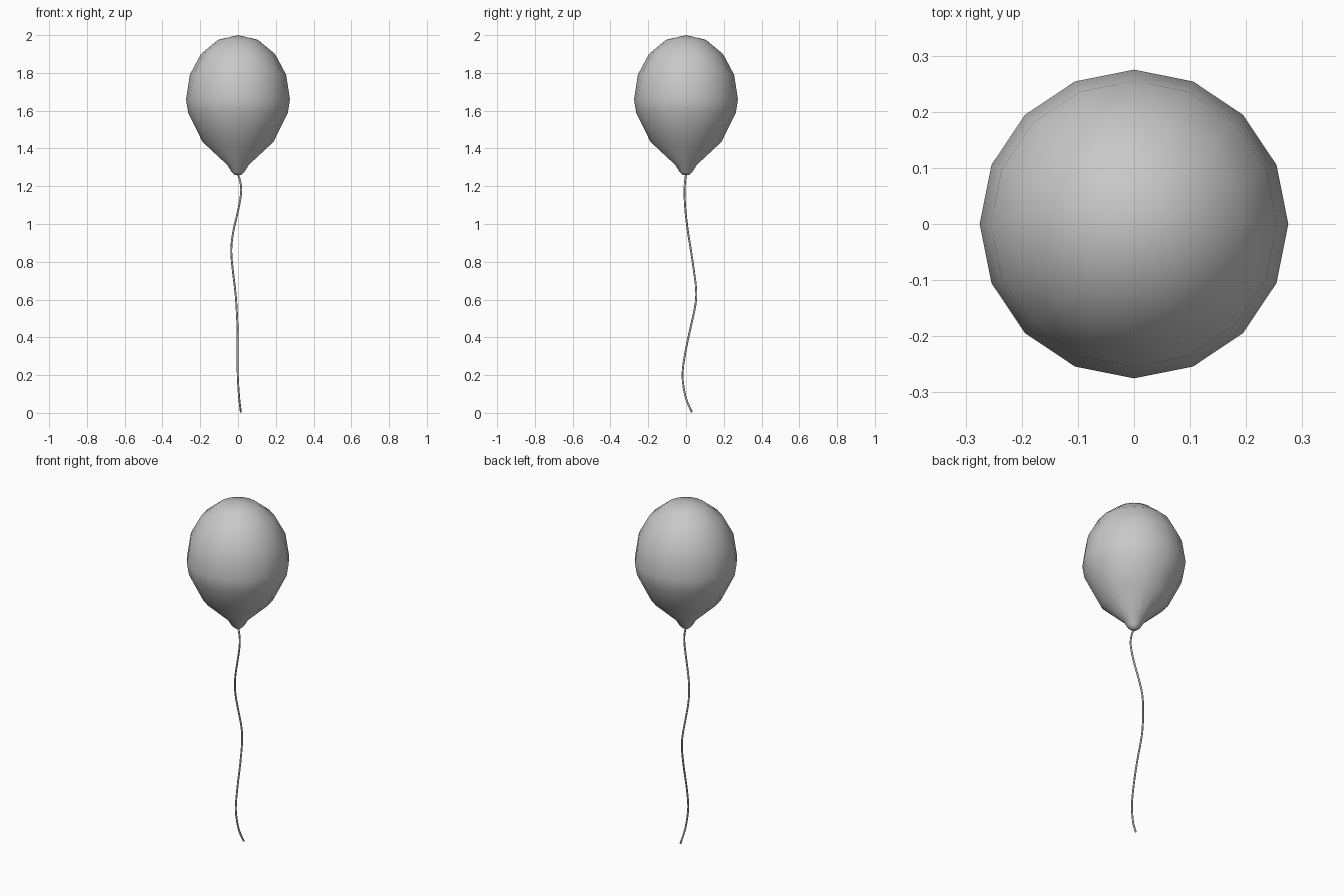
import bpy, bmesh, math
from mathutils import Vector

if "Cube" in bpy.data.objects:
    bpy.data.objects.remove(bpy.data.objects["Cube"])

mat = bpy.data.materials.new("light grey")
mat.diffuse_color = (0.58, 0.58, 0.58, 1)
mat.use_nodes = True
mat.node_tree.nodes["Principled BSDF"].inputs["Base Color"].default_value = mat.diffuse_color


def finish(bm, name):
    bmesh.ops.recalc_face_normals(bm, faces=bm.faces)
    me = bpy.data.meshes.new(name)
    bm.to_mesh(me)
    bm.free()
    for p in me.polygons:
        p.use_smooth = True
    me.materials.append(mat)
    ob = bpy.data.objects.new(name, me)
    bpy.context.collection.objects.link(ob)
    return ob


def skin(bm, rings, start, end):
    """Join rings of vertices with quads and close both ends with fans."""
    n = len(rings[0])
    for a, b in zip(rings, rings[1:]):
        for i in range(n):
            j = (i + 1) % n
            bm.faces.new((a[i], a[j], b[j], b[i]))
    for ring, tip in ((rings[0], start), (rings[-1], end)):
        v = bm.verts.new(tip)
        for i in range(n):
            bm.faces.new((ring[i], ring[(i + 1) % n], v))


# Balloon: 16-sided lathe of radius, height
profile = [(0.106, 1.975), (0.196, 1.90), (0.255, 1.79), (0.275, 1.66),
           (0.264, 1.59), (0.188, 1.435), (0.056, 1.312), (0.034, 1.275),
           (0.018, 1.26)]
bm = bmesh.new()
rings = [[bm.verts.new((r * math.cos(math.tau * i / 16),
                        r * math.sin(math.tau * i / 16), z))
          for i in range(16)] for r, z in profile]
skin(bm, rings, (0, 0, 2.0), (0, 0, 1.257))
finish(bm, "balloon")

# String: thin wavy tube, smoothly interpolated through a few points
path = [(0, 0, 1.265), (0.014, -0.006, 1.215), (0.016, -0.008, 1.16),
        (0, -0.003, 1.07), (-0.025, 0.01, 0.96), (-0.036, 0.026, 0.86),
        (-0.027, 0.042, 0.75), (-0.016, 0.053, 0.66), (-0.009, 0.051, 0.58),
        (-0.003, 0.026, 0.46), (-0.002, 0.002, 0.35), (-0.002, -0.016, 0.24),
        (0, -0.017, 0.17), (0.006, -0.001, 0.08), (0.015, 0.031, 0.004)]
pts = [Vector(p) for p in path]
ext = [2 * pts[0] - pts[1]] + pts + [2 * pts[-1] - pts[-2]]
line = []
for k in range(1, len(ext) - 2):
    a, b, c, d = ext[k - 1:k + 3]
    for t in (0, 1 / 3, 2 / 3):
        line.append(0.5 * (2 * b + (c - a) * t + (2 * a - 5 * b + 4 * c - d) * t * t
                           + (3 * b - a - 3 * c + d) * t ** 3))
line.append(pts[-1])
bm = bmesh.new()
rings = []
for i, p in enumerate(line):
    d = (line[min(i + 1, len(line) - 1)] - line[max(i - 1, 0)]).normalized()
    u = Vector((0, 1, 0)).cross(d).normalized()
    v = d.cross(u)
    rings.append([bm.verts.new(p + 0.005 * (u * math.cos(math.tau * k / 8)
                                            + v * math.sin(math.tau * k / 8)))
                  for k in range(8)])
skin(bm, rings, line[0], line[-1])
finish(bm, "string")
